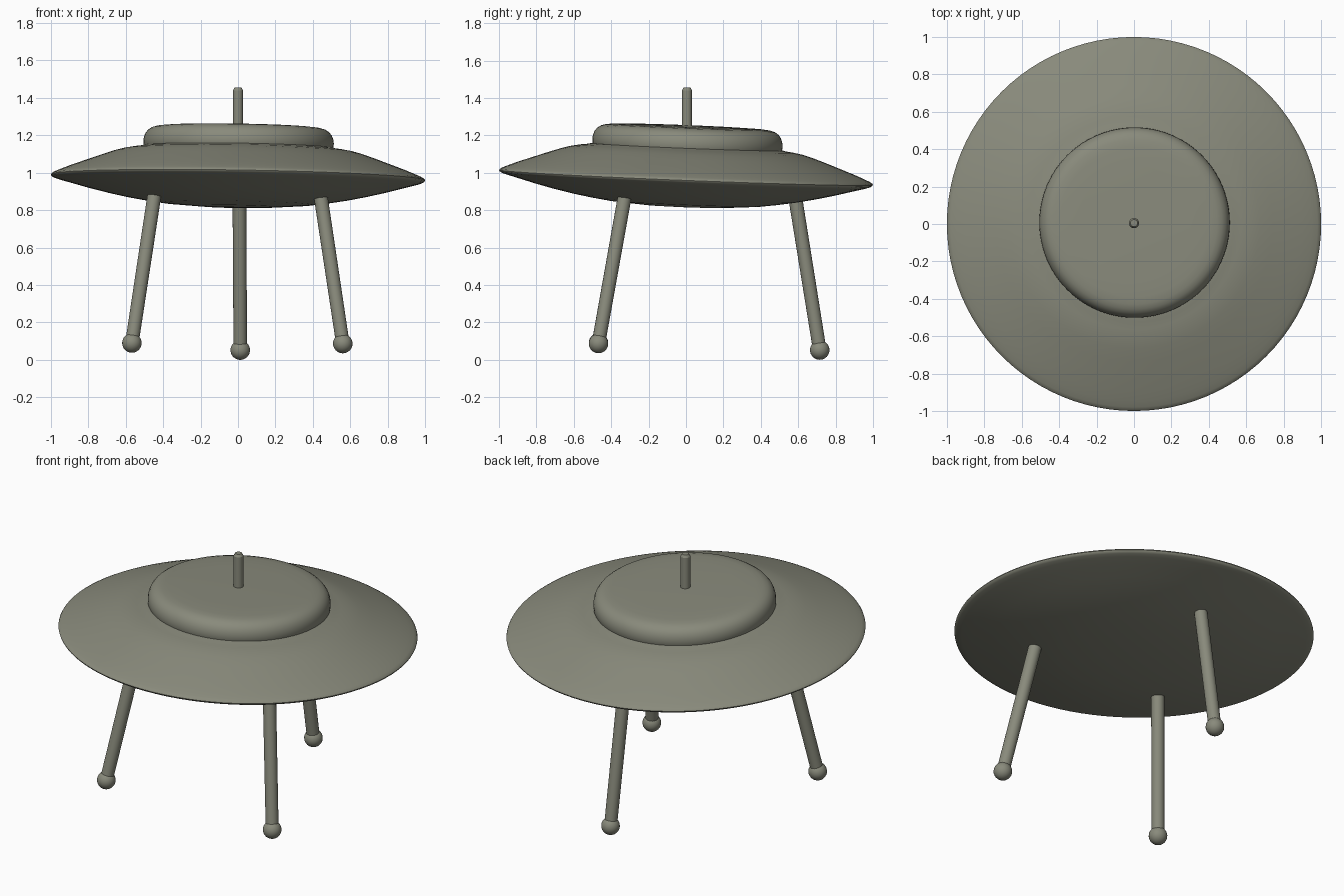
import bpy, bmesh, math
from mathutils import Vector, Matrix

if "Cube" in bpy.data.objects:
    bpy.data.objects.remove(bpy.data.objects["Cube"])

mat = bpy.data.materials.new("olive grey")
mat.diffuse_color = (0.25, 0.255, 0.2, 1)
mat.use_nodes = True
mat.node_tree.nodes["Principled BSDF"].inputs["Base Color"].default_value = mat.diffuse_color


def finish(bm, name, angle=40):
    bmesh.ops.recalc_face_normals(bm, faces=bm.faces)
    me = bpy.data.meshes.new(name)
    bm.to_mesh(me)
    bm.free()
    me.materials.append(mat)
    ob = bpy.data.objects.new(name, me)
    bpy.context.collection.objects.link(ob)
    bpy.context.view_layer.objects.active = ob
    ob.select_set(True)
    bpy.ops.object.shade_smooth_by_angle(angle=math.radians(angle))
    ob.select_set(False)
    return ob


def lathe(name, profile, steps=96):
    bm = bmesh.new()
    vs = [bm.verts.new((r, 0, z)) for r, z in profile]
    es = [bm.edges.new(p) for p in zip(vs, vs[1:])]
    bmesh.ops.spin(bm, geom=vs + es, cent=(0, 0, 0), axis=(0, 0, 1),
                   angle=2 * math.pi, steps=steps)
    bmesh.ops.remove_doubles(bm, verts=bm.verts, dist=1e-4)
    return finish(bm, name)


def rod(bm, a, b, r1, r2, n=24):
    a, b = Vector(a), Vector(b)
    d = b - a
    m = Matrix.Translation((a + b) / 2) @ d.to_track_quat('Z', 'Y').to_matrix().to_4x4()
    bmesh.ops.create_cone(bm, cap_ends=True, segments=n, radius1=r1, radius2=r2,
                          depth=d.length, matrix=m)


# Saucer body and cabin share a slight tilt
ZC = 0.972
tilt = Matrix.Translation((0, 0, ZC)) @ Vector((0, 0, 1)).rotation_difference(
    Vector((0.016, 0.04, 1))).to_matrix().to_4x4() @ Matrix.Translation((0, 0, -ZC))

hull = lathe("saucer_hull", [
    (0, .815), (.2, .819), (.4, .834), (.5, .848), (.6, .865), (.7, .886),
    (.8, .910), (.9, .937), (.96, .953), (.985, .961), (.997, .968), (1, .975),
    (.996, .982), (.98, .991), (.95, 1.004), (.9, 1.024), (.82, 1.053),
    (.74, 1.082), (.67, 1.106), (.62, 1.120), (.57, 1.129), (.53, 1.134),
    (.515, 1.138), (.48, 1.14), (0, 1.14)])
cabin = lathe("raised_cabin", [
    (.50, 1.12), (.508, 1.14), (.509, 1.165), (.506, 1.185), (.498, 1.205),
    (.485, 1.222), (.466, 1.235), (.44, 1.243), (.40, 1.247), (.3, 1.25), (0, 1.252)])
for ob in (hull, cabin):
    ob.data.transform(tilt)

# Upright antenna with rounded tip
bm = bmesh.new()
rod(bm, (0, .005, 1.2), (0, .005, 1.44), .027, .027)
rod(bm, (0, .005, 1.44), (0, .005, 1.455), .027, .019)
finish(bm, "antenna")

# Three splayed legs with ball feet
legs = {
    "front_left": ((-.45, -.33, .86), (-.567, -.468, .09)),
    "front_right": ((.444, -.33, .86), (.56, -.468, .087)),
    "back": ((.008, .587, .85), (.012, .715, .052)),
}
for name, (top, foot) in legs.items():
    top, foot = Vector(top), Vector(foot)
    bm = bmesh.new()
    rod(bm, foot, top + (top - foot) * .04, .036, .037)
    finish(bm, name + "_leg")
    bm = bmesh.new()
    bmesh.ops.create_uvsphere(bm, u_segments=24, v_segments=16, radius=.052,
                              matrix=Matrix.Translation(foot))
    finish(bm, name + "_foot")
